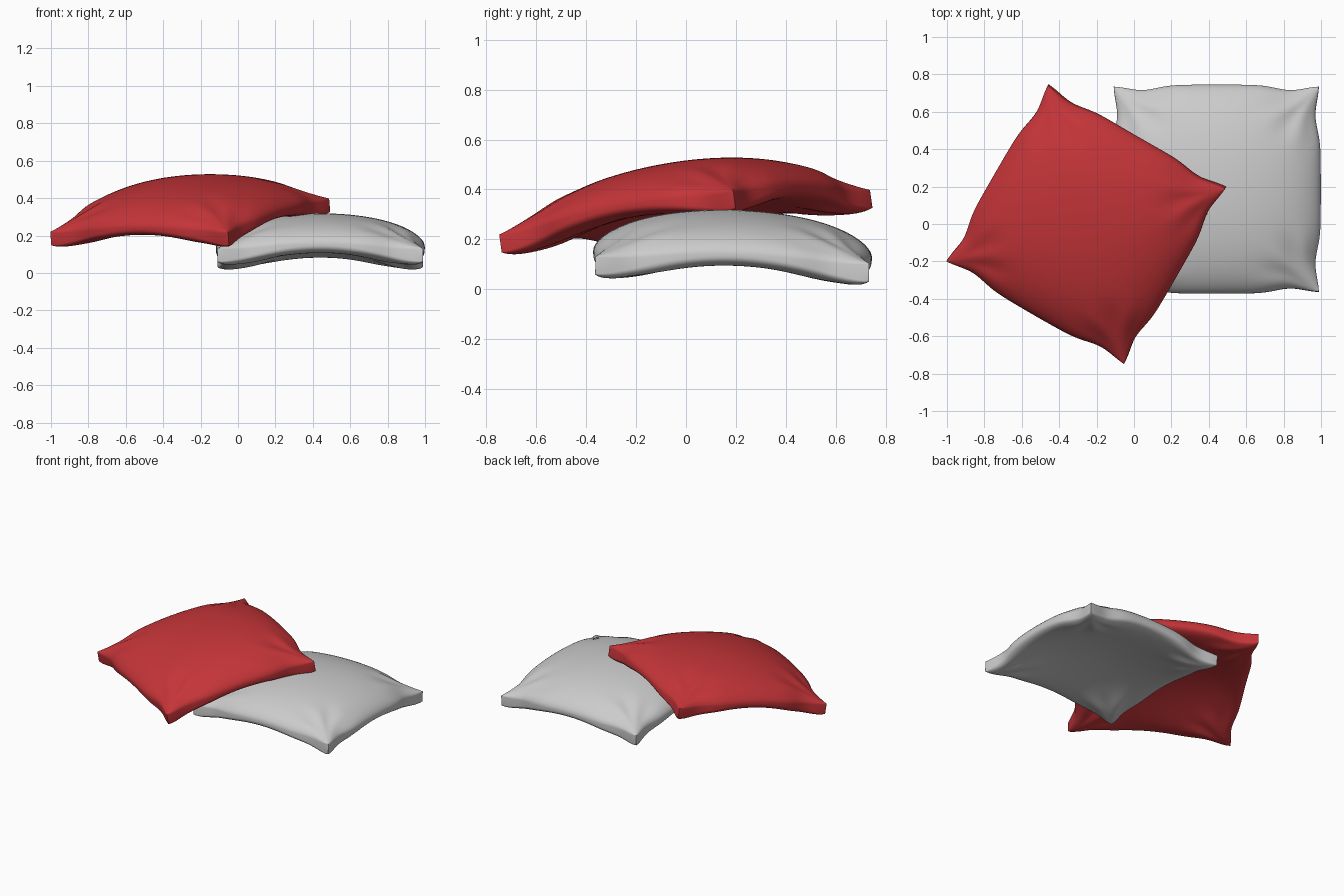
import bpy, bmesh, math
from mathutils import Matrix

if "Cube" in bpy.data.objects:
    bpy.data.objects.remove(bpy.data.objects["Cube"])

N = 72          # grid divisions per side
HALF = 0.552    # half width of a pillow
SEAM = 0.08     # height of the corner tips, used as the pivot


def outline(v):
    # seam bows out mid-side and tapers in towards each corner tip
    a = abs(v)
    return 1 + 0.012 * (1 - a ** 2) - 0.045 * math.exp(-((a - 0.72) / 0.2) ** 2)


def wrinkle(u, v, phase):
    # creases fanning out of each corner, fading towards the middle
    total = 0
    for k, (cx, cy) in enumerate(((1, 1), (-1, 1), (-1, -1), (1, -1))):
        dx, dy = (1 - u * cx), (1 - v * cy)
        d = math.hypot(dx, dy)
        ang = math.atan2(dy, dx)
        fade = math.exp(-((d - 0.42) / 0.2) ** 2)
        total += fade * math.sin(ang * 11 + phase + k * 1.7)
    return 0.007 * total


def surface(u, v, side, phase):
    # domed middle layer, with tips curled up, plus the stuffing above or below
    mid = 0.05 + 0.18 * (1 - (u * u + v * v) / 2) + 0.035 * abs(u * v) ** 6
    puff = (max(0, 1 - abs(u) ** 4.6) * max(0, 1 - abs(v) ** 4.6)) ** 0.48
    thick = 0.088 * puff + 0.033 * (u * v) ** 2 + 0.003
    thick += wrinkle(u, v, phase + side) * puff
    return (HALF * u * outline(v), HALF * v * outline(u), mid + side * thick - SEAM)


def pillow(name, loc, tilt, turn, phase, color=None):
    bm = bmesh.new()
    ts = [math.sin(math.pi / 2 * (2 * i / N - 1)) for i in range(N + 1)]
    layers = {s: [[bm.verts.new(surface(u, v, s, phase)) for v in ts] for u in ts]
              for s in (1, -1)}
    for g in layers.values():
        for i in range(N):
            for j in range(N):
                bm.faces.new((g[i][j], g[i + 1][j], g[i + 1][j + 1], g[i][j + 1]))
    # seam strip joining top and bottom
    rim = ([(i, 0) for i in range(N)] + [(N, j) for j in range(N)]
           + [(i, N) for i in range(N, 0, -1)] + [(0, j) for j in range(N, 0, -1)])
    t, b = layers[1], layers[-1]
    for (i, j), (k, l) in zip(rim, rim[1:] + rim[:1]):
        bm.faces.new((t[i][j], t[k][l], b[k][l], b[i][j]))
    bmesh.ops.recalc_face_normals(bm, faces=bm.faces)
    bm.transform(Matrix.Translation(loc) @ Matrix.Rotation(math.radians(turn), 4, 'Z')
                 @ Matrix.Rotation(math.radians(tilt), 4, 'X'))
    for f in bm.faces:
        f.smooth = True
    mesh = bpy.data.meshes.new(name)
    bm.to_mesh(mesh)
    bm.free()
    ob = bpy.data.objects.new(name, mesh)
    bpy.context.collection.objects.link(ob)
    if color:
        mat = bpy.data.materials.new(name + "_fabric")
        mat.diffuse_color = color
        mat.use_nodes = True
        mat.node_tree.nodes["Principled BSDF"].inputs["Base Color"].default_value = mat.diffuse_color
        mesh.materials.append(mat)
    return ob


# lower pillow lies nearly flat, upper one leans on it
pillow("grey_pillow", (0.44, 0.185, 0.077), -1.5, 0, 0.4)
pillow("red_pillow", (-0.255, 0.0, 0.268), 9.4, -30, 2.0, (0.56, 0.035, 0.04, 1))
